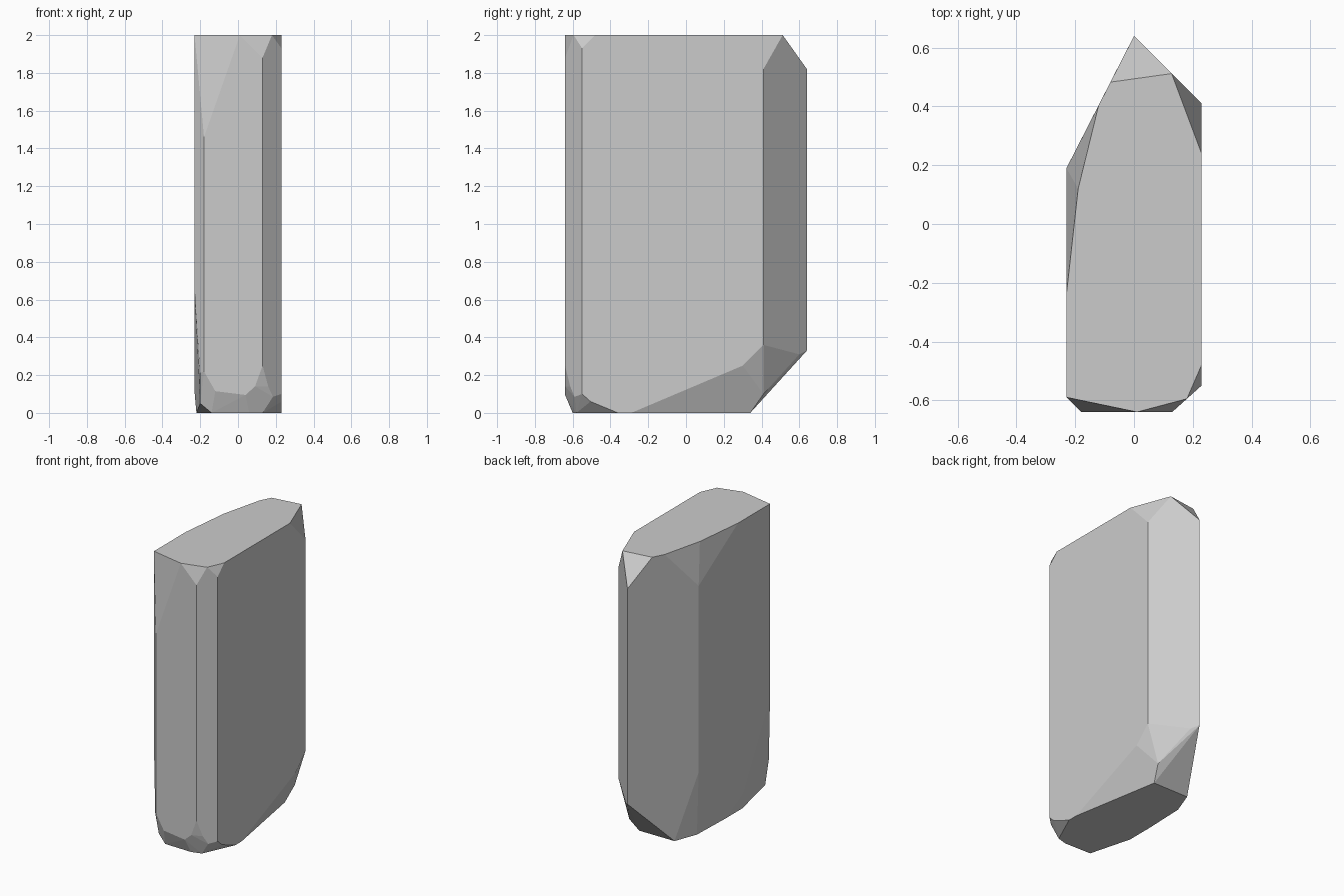
import bpy, bmesh, math

# Vertical corner edges of the crystal: x, y, lower end, upper end
corners = [
    (-0.18, -0.64, 0.22, 1.46),
    (0.13, -0.64, 0.25, 1.88),
    (0.23, -0.55, 0.10, 1.93),
    (0.23, 0.41, 0.36, 1.82),
    (0.00, 0.64, 0.33, 1.82),
    (-0.23, 0.19, 0.44, 1.73),
    (-0.23, -0.59, 0.65, 2.00),
]
# Outline of the flat top
top = [(-0.08, 0.483), (0.128, 0.512), (0.23, 0.24), (0.23, -0.48), (0.18, -0.595),
       (0.01, -0.64), (-0.23, -0.24), (-0.19, 0.12), (-0.12, 0.405)]
# Outline of the flat foot
foot = [(0.12, 0.34), (-0.15, 0.34), (-0.21, 0.18), (-0.22, -0.12), (-0.22, -0.30),
        (-0.14, -0.595), (0.06, -0.60), (0.13, -0.58), (0.23, -0.36), (0.23, -0.29)]
# Corners of the chipped facets between foot and sides
chips = [
    (-0.12, -0.64, 0.115), (0.04, -0.64, 0.095), (0.09, -0.64, 0.14),
    (0.16, -0.613, 0.14), (0.185, -0.59, 0.085), (0.23, -0.505, 0.06),
    (0.23, 0.30, 0.25), (0.147, 0.41, 0.10), (0.04, 0.60, 0.31),
    (-0.20, -0.62, 0.21), (-0.20, -0.58, 0.05), (-0.23, -0.30, 0.11),
]

points = [(x, y, z) for x, y, low, high in corners for z in (low, high)]
points += [(x, y, 2.0) for x, y in top]
points += [(x, y, 0.0) for x, y in foot]
points += chips

# Wrap the points in a convex faceted skin
bm = bmesh.new()
for p in points:
    bm.verts.new(p)
hull = bmesh.ops.convex_hull(bm, input=bm.verts[:])
loose = [v for v in bm.verts if not v.link_faces]
bmesh.ops.delete(bm, geom=loose, context='VERTS')

# Merge nearly coplanar triangles into flat facets
bmesh.ops.dissolve_limit(bm, angle_limit=math.radians(1.5),
                         verts=bm.verts[:], edges=bm.edges[:])
bmesh.ops.recalc_face_normals(bm, faces=bm.faces[:])

mesh = bpy.data.meshes.new("faceted_rock")
bm.to_mesh(mesh)
bm.free()
rock = bpy.data.objects.new("faceted_rock", mesh)
bpy.context.collection.objects.link(rock)
